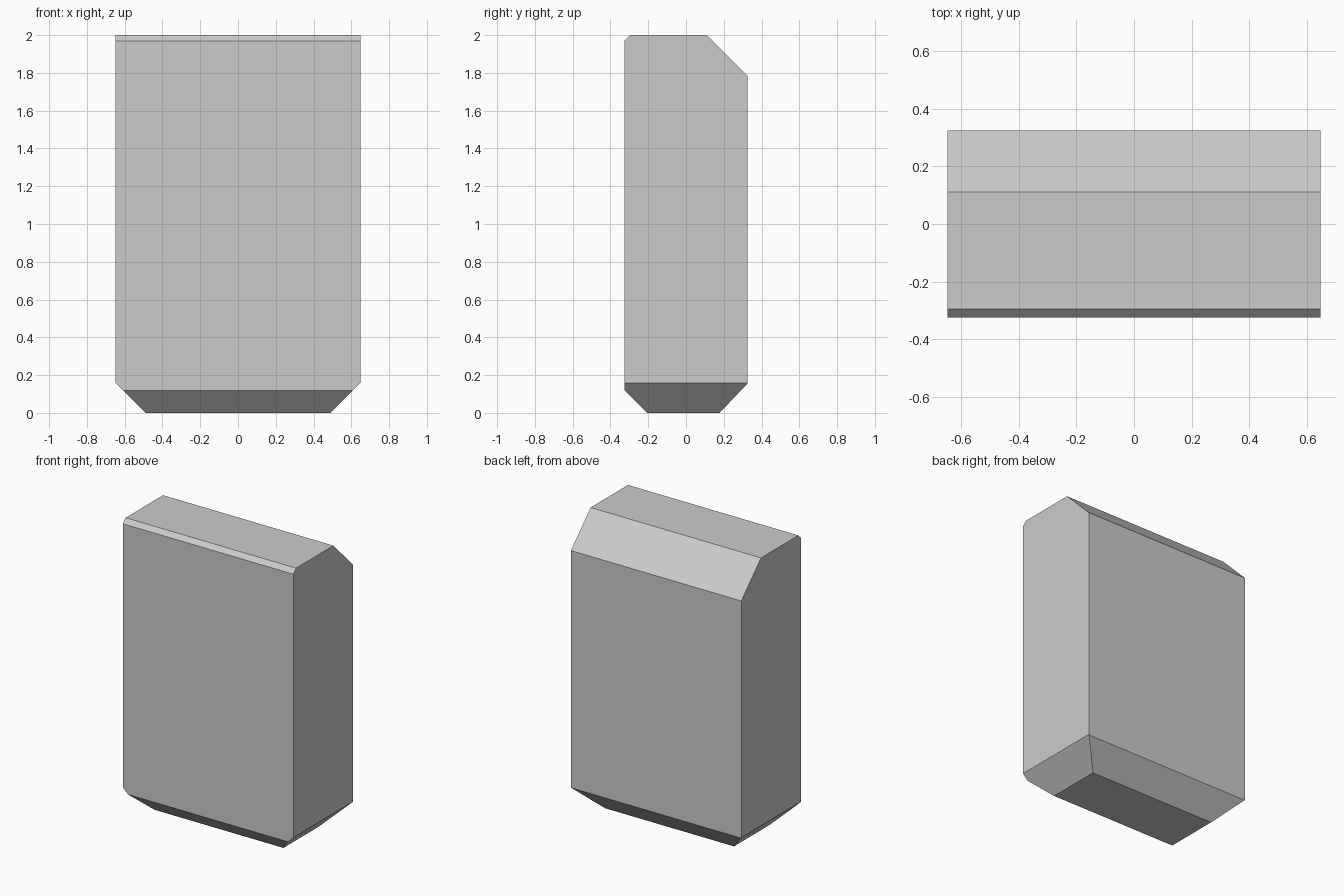
import bpy, bmesh
from mathutils import Vector

if "Cube" in bpy.data.objects:
    bpy.data.objects.remove(bpy.data.objects["Cube"])

W, D, H = 0.648, 0.325, 2.0  # half width, half depth, height

# Plain upright block
bm = bmesh.new()
bmesh.ops.create_cube(bm, size=1.0)
bmesh.ops.scale(bm, vec=(2 * W, 2 * D, H), verts=bm.verts)
bmesh.ops.translate(bm, vec=(0, 0, H / 2), verts=bm.verts)


def chamfer(direction, inset, rise, top=False):
    """Slice off the top or bottom edge on the side facing `direction`."""
    side = Vector(direction)
    reach = W if side.x else D
    up = Vector((0, 0, 1 if top else -1))
    point = side * (reach - inset) + Vector((0, 0, H if top else 0))
    normal = (side * rise + up * inset).normalized()
    geom = bm.verts[:] + bm.edges[:] + bm.faces[:]
    cut = bmesh.ops.bisect_plane(bm, geom=geom, dist=1e-5, plane_co=point,
                                 plane_no=normal, clear_outer=True)
    edges = [e for e in cut["geom_cut"] if isinstance(e, bmesh.types.BMEdge)]
    bmesh.ops.contextual_create(bm, geom=edges)


# Top edges: wide slope at the back, thin bevel at the front
chamfer((0, 1, 0), 0.214, 0.214, top=True)
chamfer((0, -1, 0), 0.03, 0.03, top=True)

# Bottom edges: sides, front and back
for s in (-1, 1):
    chamfer((s, 0, 0), 0.158, 0.158)
chamfer((0, -1, 0), 0.119, 0.119)
chamfer((0, 1, 0), 0.147, 0.155)

bmesh.ops.recalc_face_normals(bm, faces=bm.faces)
mesh = bpy.data.meshes.new("chamfered_block")
bm.to_mesh(mesh)
bm.free()
bpy.context.collection.objects.link(bpy.data.objects.new("chamfered_block", mesh))
